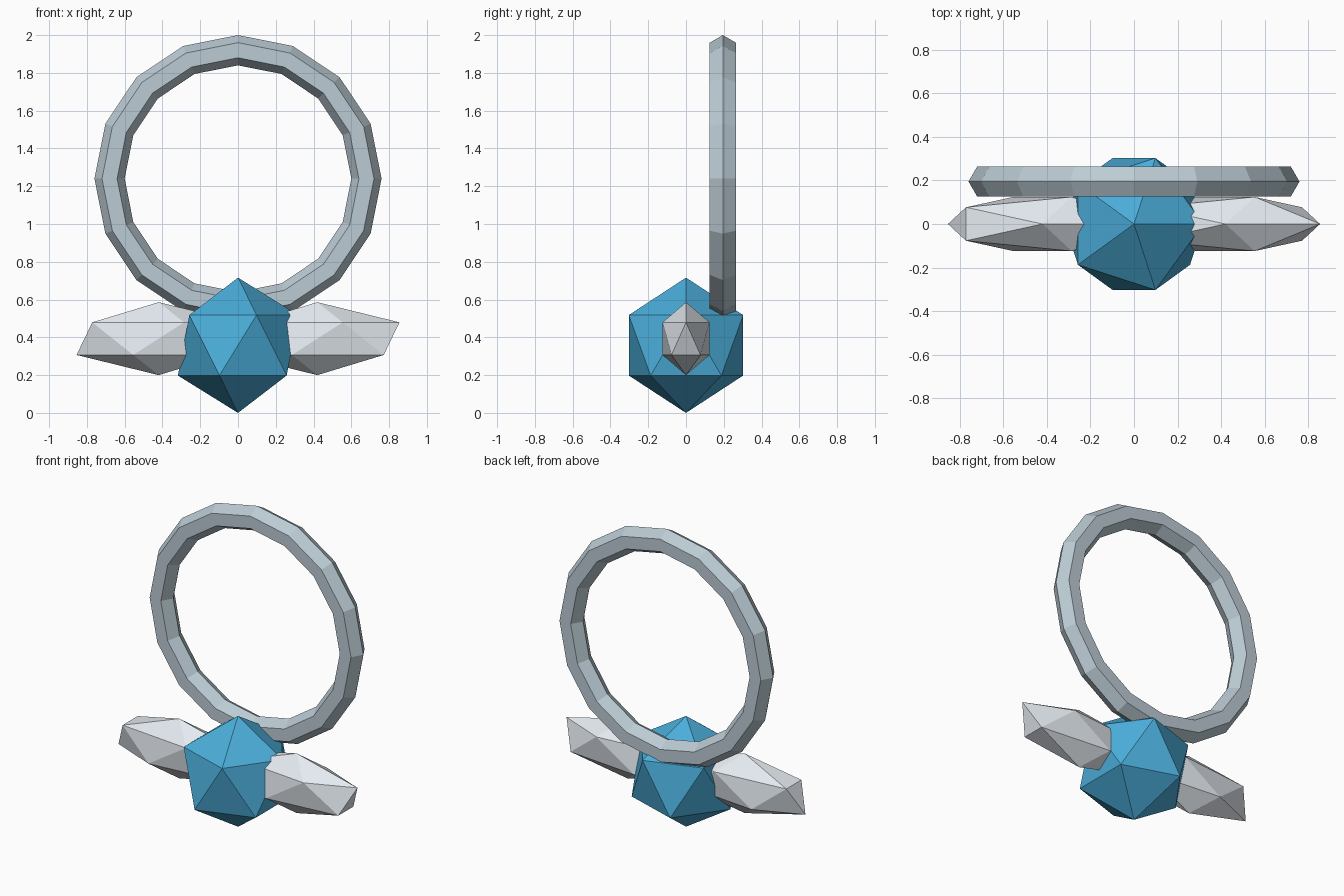
import bpy
from math import pi

if "Cube" in bpy.data.objects:
    bpy.data.objects.remove(bpy.data.objects["Cube"])


def paint(obj, name, color):
    mat = bpy.data.materials.get(name) or bpy.data.materials.new(name)
    mat.diffuse_color = (*color, 1)
    mat.use_nodes = True
    mat.node_tree.nodes["Principled BSDF"].inputs["Base Color"].default_value = mat.diffuse_color
    obj.data.materials.append(mat)


def stone(name, location, radii, mat_name, color):
    bpy.ops.mesh.primitive_ico_sphere_add(subdivisions=1, radius=1, location=location)
    obj = bpy.context.object
    obj.name = name
    obj.scale = radii
    bpy.ops.object.transform_apply(location=False, rotation=False, scale=True)
    paint(obj, mat_name, color)
    return obj


# Upright faceted ring band, sitting behind the stones
bpy.ops.mesh.primitive_torus_add(major_segments=16, minor_segments=6,
                                 major_radius=0.68, minor_radius=0.08,
                                 location=(0, 0.195, 1.24), rotation=(pi / 2, 0, 0))
band = bpy.context.object
band.name = "ring_band"
for p in band.data.polygons:
    p.use_smooth = False
paint(band, "silver", (0.50, 0.60, 0.66))

# Large blue centre gem
stone("centre_gem", (0, 0, 0.358), (0.356, 0.356, 0.358), "blue_gem", (0.07, 0.42, 0.70))

# Elongated pale side crystals (same orientation on both sides)
for side, x in (("left", -0.42), ("right", 0.42)):
    stone(side + "_crystal", (x, 0, 0.393), (0.486, 0.146, 0.193),
          "pale_crystal", (0.78, 0.83, 0.88))
